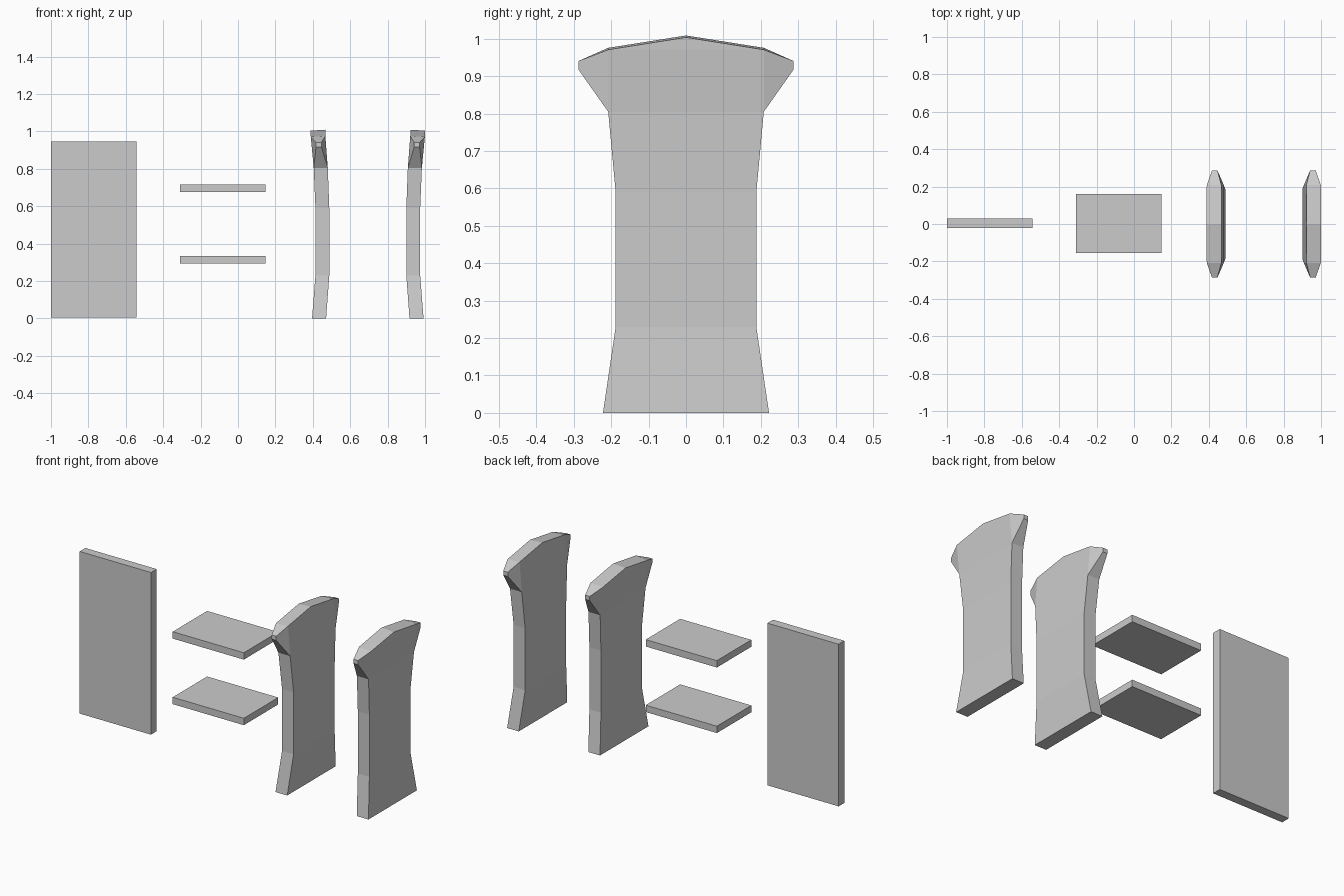
import bpy, bmesh

if "Cube" in bpy.data.objects:
    bpy.data.objects.remove(bpy.data.objects["Cube"])

def add_object(name, bm):
    bmesh.ops.recalc_face_normals(bm, faces=bm.faces)
    mesh = bpy.data.meshes.new(name)
    bm.to_mesh(mesh)
    bm.free()
    obj = bpy.data.objects.new(name, mesh)
    bpy.context.collection.objects.link(obj)
    return obj

def board(name, lo, hi):
    bm = bmesh.new()
    bmesh.ops.create_cube(bm, size=1)
    for v in bm.verts:
        v.co = [l + (c + 0.5) * (h - l) for c, l, h in zip(v.co, lo, hi)]
    return add_object(name, bm)

# Half outline of a side panel, bottom to top: y, z, outer x, inner x
HALF = [
    (0.222, 0.000, 0.396, 0.471),
    (0.188, 0.230, 0.414, 0.488),
    (0.188, 0.590, 0.414, 0.488),
    (0.208, 0.805, 0.405, 0.480),
    (0.287, 0.917, 0.417, 0.446),   # tapered ear tip
    (0.287, 0.941, 0.417, 0.446),
    (0.208, 0.971, 0.389, 0.467),
]
APEX = (0.0, 1.004, 0.388, 0.467)
MIRROR_X = 0.694
CROWN_TILT = 0.005                  # inner top edge sits slightly higher

def side_panel(name, mirrored):
    bm = bmesh.new()
    outline = HALF + [APEX] + [(-y, z, a, b) for y, z, a, b in reversed(HALF)]
    flip = lambda x: 2 * MIRROR_X - x if mirrored else x
    outer = [bm.verts.new((flip(a), y, z)) for y, z, a, b in outline]
    inner = [bm.verts.new((flip(b), y, z + (CROWN_TILT if z > 0.95 else 0)))
             for y, z, a, b in outline]
    n = len(outline)
    # broad faces: trunk bands, head, crown and ears
    for s in (outer, inner):
        for i in (0, 1, 2):
            bm.faces.new((s[i], s[i + 1], s[n - 2 - i], s[n - 1 - i]))
        bm.faces.new((s[3], s[6], s[8], s[11]))
        bm.faces.new((s[6], s[7], s[8]))
        bm.faces.new(s[3:7])
        bm.faces.new(s[8:12])
    # rim around the thickness
    for i in range(n):
        j = (i + 1) % n
        bm.faces.new((outer[i], outer[j], inner[j], inner[i]))
    return add_object(name, bm)

# Back panel and shelves
board("back_panel", (-1.0, -0.022, 0.005), (-0.543, 0.03, 0.945))
for name, z in (("lower_shelf", 0.295), ("upper_shelf", 0.675)):
    board(name, (-0.31, -0.155, z), (0.146, 0.16, z + 0.04))

# Mirrored pair of bowed side panels
side_panel("left_side_panel", False)
side_panel("right_side_panel", True)
